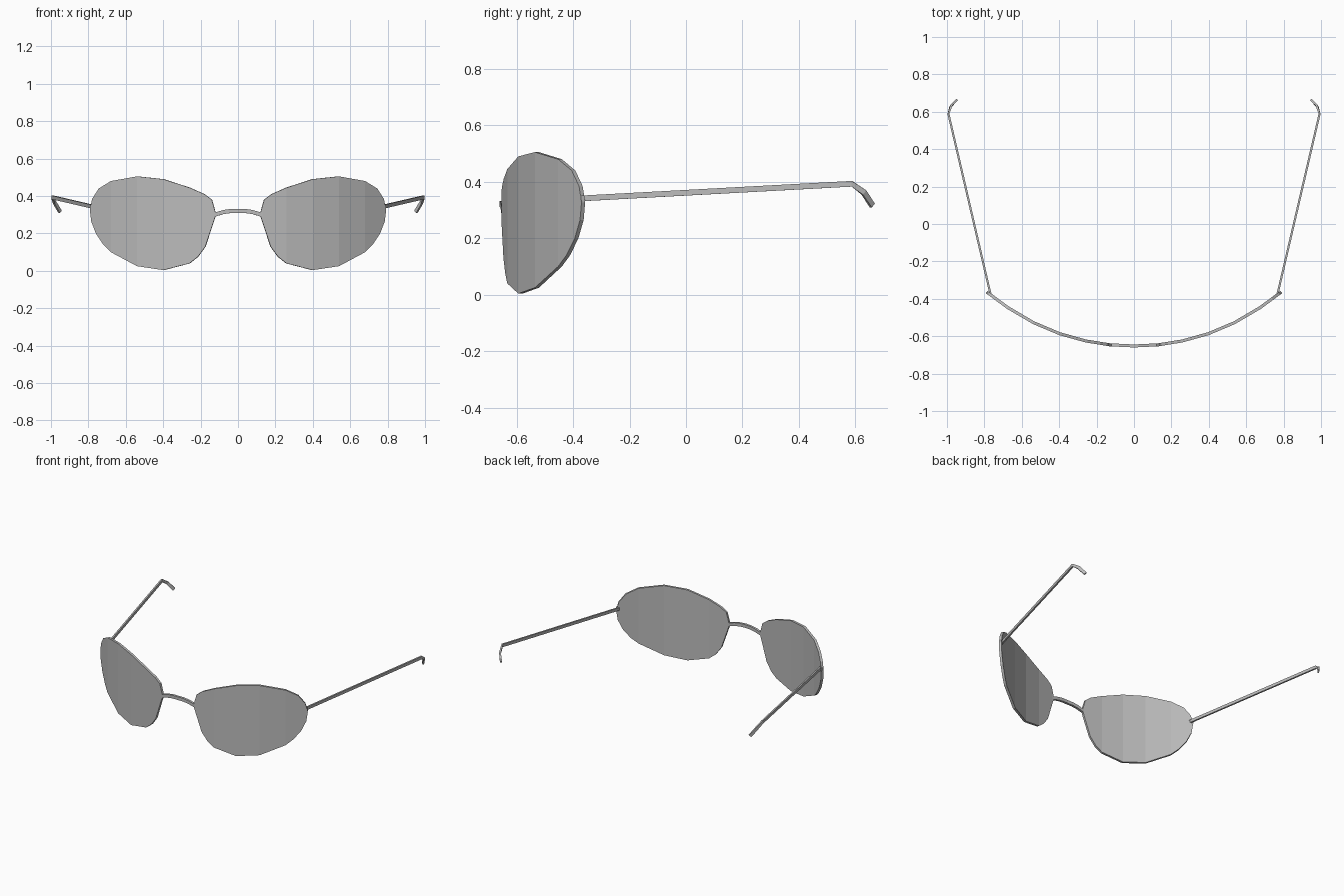
import bpy
from mathutils import Vector

if "Cube" in bpy.data.objects:
    bpy.data.objects.remove(bpy.data.objects["Cube"])

metal = bpy.data.materials.new("grey")
metal.diffuse_color = (0.5, 0.5, 0.5, 1)
metal.use_nodes = True
metal.node_tree.nodes["Principled BSDF"].inputs["Base Color"].default_value = metal.diffuse_color

# Profiles: top and bottom edge of a lens (x, z) and the wrap of the front (x, y)
TOP = [(.12, .31), (.14, .38), (.18, .41), (.26, .445), (.40, .49), (.54, .505),
       (.68, .48), (.745, .44), (.78, .385), (.792, .33)]
BOTTOM = [(.12, .295), (.15, .205), (.175, .13), (.215, .075), (.26, .04), (.40, .004),
          (.54, .025), (.68, .10), (.72, .14), (.76, .20), (.785, .265), (.792, .325)]
WRAP = [(0, -.660), (.13, -.654), (.26, -.633), (.40, -.594), (.54, -.535),
        (.68, -.453), (.795, -.368)]
THICK = .016


def lerp(table, x):
    for (a, u), (b, v) in zip(table, table[1:]):
        if x <= b:
            return u + (v - u) * (x - a) / (b - a)
    return table[-1][1]


def inward(x):
    """Horizontal direction from the front surface towards the face."""
    slope = (lerp(WRAP, min(x + .06, .795)) - lerp(WRAP, max(x - .06, 0))) \
        / (min(x + .06, .795) - max(x - .06, 0))
    return Vector((-slope, 1, 0)).normalized()


def sweep(name, rings, side=1):
    """Skin a list of four-point sections into a closed solid."""
    verts = [(p[0] * side, p[1], p[2]) for r in rings for p in r]
    faces = [(3, 2, 1, 0)]
    for i in range(len(rings) - 1):
        a = i * 4
        faces += [(a + k, a + (k + 1) % 4, a + 4 + (k + 1) % 4, a + 4 + k) for k in range(4)]
    n = len(verts)
    faces.append((n - 4, n - 3, n - 2, n - 1))
    if side < 0:
        faces = [f[::-1] for f in faces]
    mesh = bpy.data.meshes.new(name)
    mesh.from_pydata(verts, [], faces)
    mesh.materials.append(metal)
    obj = bpy.data.objects.new(name, mesh)
    bpy.context.collection.objects.link(obj)
    return obj


def slab(x, low, high):
    """Upright section of the curved front at x."""
    side = 1 if x >= 0 else -1
    d = inward(abs(x)) * THICK
    f = Vector((abs(x), lerp(WRAP, abs(x)), 0))
    b = f + d
    return [(side * f.x, f.y, low), (side * b.x, b.y, low),
            (side * b.x, b.y, high), (side * f.x, f.y, high)]


def bar(points, w, h):
    """Rectangular sections along a path, mitred in plan."""
    pts = [Vector(p) for p in points]
    rings = []
    for i, p in enumerate(pts):
        t = (pts[min(i + 1, len(pts) - 1)] - pts[max(i - 1, 0)]).normalized()
        s = Vector((t.y, -t.x, 0)).normalized()
        u = s.cross(t) * h / 2
        s = s * w / 2
        rings.append([p - s - u, p - s + u, p + s + u, p + s - u])
    return rings


# Lenses
stations = sorted({x for x, _ in TOP + BOTTOM} | {.13})
lens_rings = [slab(x, lerp(BOTTOM, x), lerp(TOP, x)) for x in stations]

# Temple arms with hooked ear tips, and the small hinge blocks
arm = bar([(.768, -.372, .341), (.992, .588, .393), (.979, .630, .362), (.951, .660, .316)],
          .011, .020)
hinge = bar([(.764, -.374, .340), (.788, -.366, .340)], .014, .022)

for side, label in ((1, "right"), (-1, "left")):
    sweep("lens_" + label, lens_rings, side)
    sweep("temple_arm_" + label, arm, side)
    sweep("hinge_" + label, hinge, side)

# Arched nose bridge
sweep("nose_bridge", [slab(x, z - .011, z + .011) for x, z in (
    (-.125, .300), (-.08, .314), (-.04, .320), (0, .321), (.04, .320), (.08, .314), (.125, .300))])

# Consistent outward normals
import bmesh
for obj in bpy.context.collection.objects:
    bm = bmesh.new()
    bm.from_mesh(obj.data)
    bmesh.ops.recalc_face_normals(bm, faces=bm.faces)
    bm.to_mesh(obj.data)
    bm.free()
